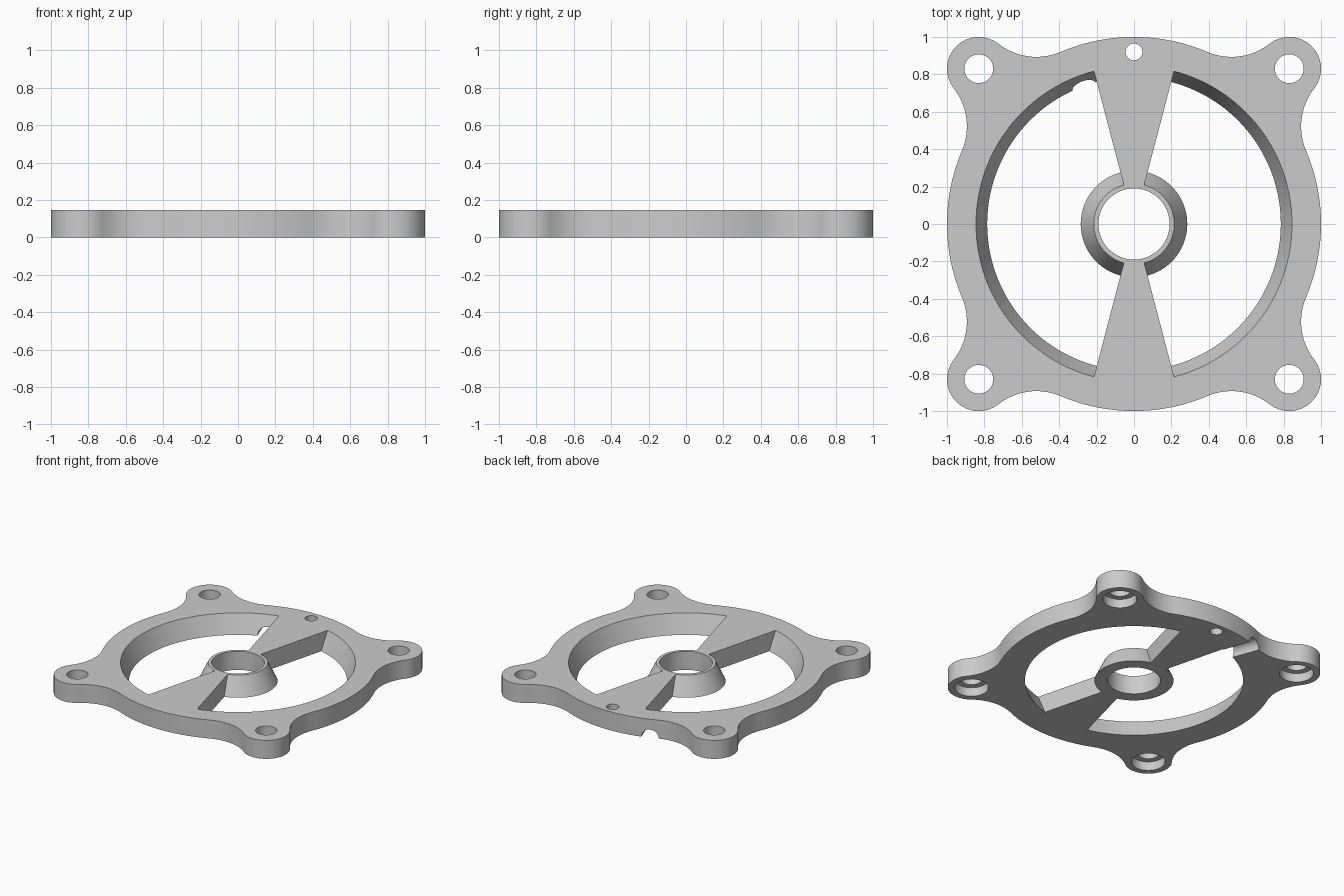
import bpy
import bmesh
from math import sin, cos, atan2, radians, pi, tau, hypot, acos
from mathutils import Matrix, Vector

THICK = 0.147
EAR, EAR_R, FILLET = 0.83, 0.17, 0.33

if "Cube" in bpy.data.objects:
    bpy.data.objects.remove(bpy.data.objects["Cube"], do_unlink=True)


def finish(bm, name):
    bmesh.ops.recalc_face_normals(bm, faces=bm.faces)
    mesh = bpy.data.meshes.new(name)
    bm.to_mesh(mesh)
    bm.free()
    obj = bpy.data.objects.new(name, mesh)
    bpy.context.collection.objects.link(obj)
    return obj


def prism(name, points, z0, z1):
    """Extrude a flat outline from z0 to z1."""
    bm = bmesh.new()
    face = bm.faces.new([bm.verts.new((x, y, z0)) for x, y in points])
    top = bmesh.ops.extrude_face_region(bm, geom=[face])["geom"]
    verts = [v for v in top if isinstance(v, bmesh.types.BMVert)]
    bmesh.ops.translate(bm, verts=verts, vec=(0, 0, z1 - z0))
    return finish(bm, name)


def frustum(name, r_bottom, r_top, x=0, y=0, z0=-THICK, z1=2 * THICK, sides=96):
    """Cone whose radii are given at the plate's faces, continued to z0 and z1."""
    slope = (r_top - r_bottom) / THICK
    bm = bmesh.new()
    bmesh.ops.create_cone(bm, cap_ends=True, segments=sides, depth=z1 - z0,
                          radius1=r_bottom + slope * z0, radius2=r_bottom + slope * z1,
                          matrix=Matrix.Translation((x, y, (z0 + z1) / 2)))
    return finish(bm, name)


def cut(target, cutter):
    """Subtract the cutter for good and remove it."""
    mod = target.modifiers.new("cut", "BOOLEAN")
    mod.operation, mod.solver, mod.object = "DIFFERENCE", "EXACT", cutter
    bpy.context.view_layer.objects.active = target
    bpy.ops.object.modifier_apply(modifier=mod.name)
    bpy.data.objects.remove(cutter, do_unlink=True)


def arc(cx, cy, r, a0, a1, n):
    return [(cx + r * cos(a0 + (a1 - a0) * i / n), cy + r * sin(a0 + (a1 - a0) * i / n))
            for i in range(n)]


# Outline: round rim, four ears, and hollow fillets tangent to both
dist = hypot(EAR, EAR)
to_rim, to_ear = 1 + FILLET, EAR_R + FILLET
swing = acos((dist ** 2 + to_rim ** 2 - to_ear ** 2) / (2 * dist * to_rim))
outline = []
for k in range(4):
    mid = pi / 4 + k * pi / 2
    ear = Vector((dist * cos(mid), dist * sin(mid)))
    before, after = [Vector((to_rim * cos(mid + s * swing), to_rim * sin(mid + s * swing)))
                     for s in (-1, 1)]
    # Fillet leading to the ear
    a0 = mid - swing + pi
    a1 = atan2(*(ear - before).yx)
    a1 = a0 + (a1 - a0 + pi) % tau - pi
    outline += arc(*before, FILLET, a0, a1, 14)
    # Ear
    e0 = atan2(*(before - ear).yx)
    e1 = atan2(*(after - ear).yx)
    outline += arc(*ear, EAR_R, e0, e0 + (e1 - e0) % tau, 32)
    # Fillet leaving the ear, then rim up to the next fillet
    b0 = atan2(*(ear - after).yx)
    b1 = mid + swing + pi
    outline += arc(*after, FILLET, b0, b0 + (b1 - b0 + pi) % tau - pi, 14)
    outline += arc(0, 0, 1, mid + swing, mid + pi / 2 - swing, 24)

plate = prism("mounting_plate", outline, 0, THICK)

# Conical opening that leaves the tapered hub and two wedge spokes standing
opening = frustum("opening_cutter", 0.785, 0.845, sides=128)
cut(opening, frustum("hub_core", 0.285, 0.215, z0=-2 * THICK, z1=2.5 * THICK))
for side in (-1, 1):
    wedge = [(0, 0), (0.262 * 1.2, side * 1.2), (-0.262 * 1.2, side * 1.2)]
    cut(opening, prism("spoke_core", wedge, -3 * THICK, 4 * THICK))
cut(plate, opening)

# Hub bore and small pin hole
cut(plate, frustum("bore_cutter", 0.19, 0.19))
cut(plate, frustum("pin_cutter", 0.045, 0.045, y=0.92, sides=32))

# Ear holes, counterbored from below
for x in (-EAR, EAR):
    for y in (-EAR, EAR):
        cut(plate, frustum("bolt_cutter", 0.077, 0.077, x, y, sides=48))
        cut(plate, frustum("counterbore_cutter", 0.122, 0.122, x, y, z1=0.07, sides=48))

# Half-round cable groove under the rim
groove = frustum("groove_cutter", 0.065, 0.065, z0=0.74, z1=1.1, sides=40)
groove.data.transform(Matrix.Rotation(radians(20), 4, "Z") @ Matrix.Rotation(radians(-90), 4, "X"))
cut(plate, groove)

# Plain grey finish
grey = bpy.data.materials.new("plain_grey")
grey.use_nodes = True
colour = (0.6, 0.6, 0.6, 1)
grey.diffuse_color = colour
grey.node_tree.nodes["Principled BSDF"].inputs["Base Color"].default_value = colour
plate.data.materials.clear()
plate.data.materials.append(grey)
for poly in plate.data.polygons:
    poly.material_index = 0

bpy.ops.object.select_all(action="DESELECT")
plate.select_set(True)
bpy.context.view_layer.objects.active = plate
bpy.ops.object.shade_smooth_by_angle(angle=radians(30))
